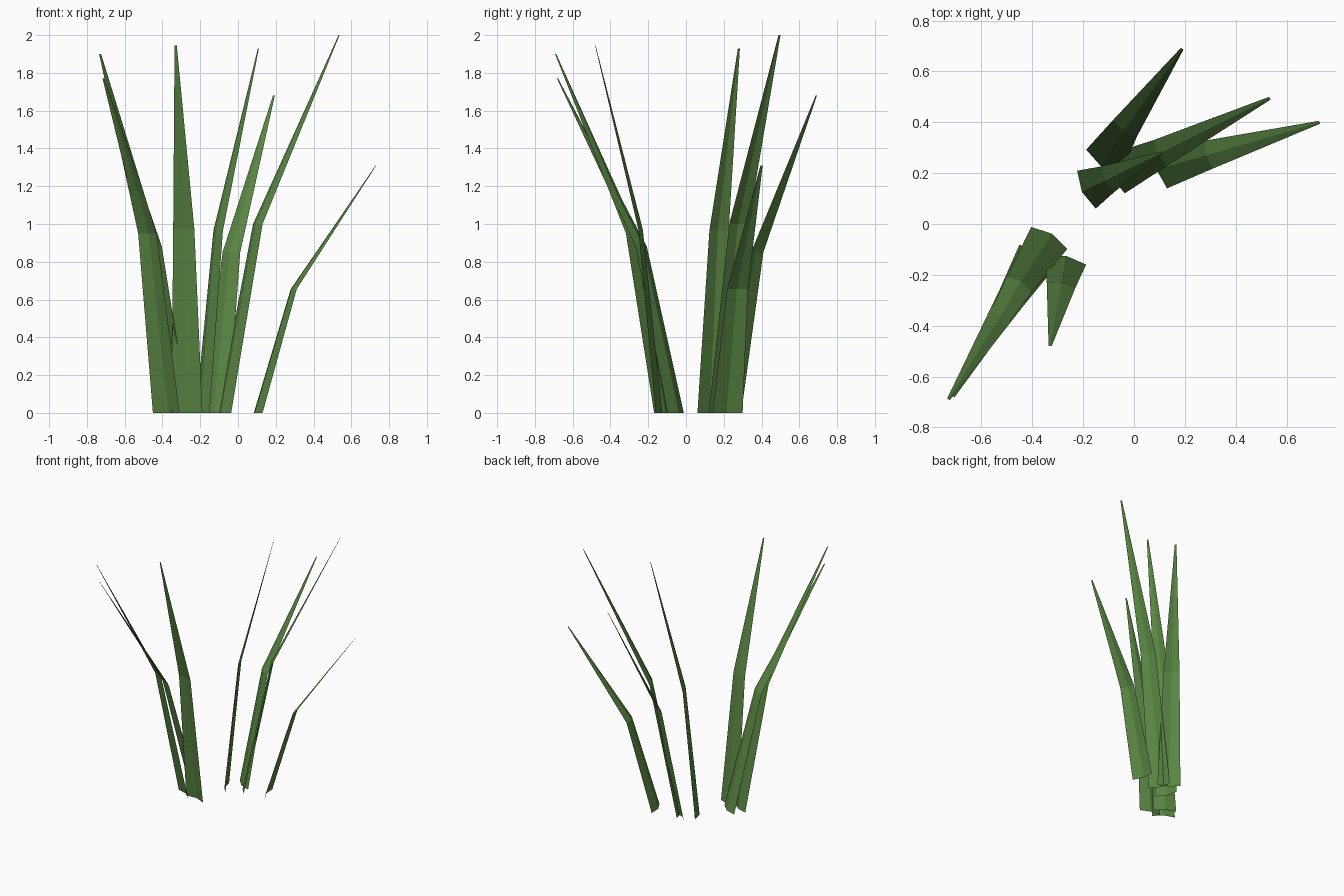
import bpy
from mathutils import Vector

if "Cube" in bpy.data.objects:
    bpy.data.objects.remove(bpy.data.objects["Cube"])

green = bpy.data.materials.new("grass_green")
green.diffuse_color = (0.10, 0.235, 0.056, 1)
green.use_nodes = True
green.node_tree.nodes["Principled BSDF"].inputs["Base Color"].default_value = green.diffuse_color

# each blade: root centre, bend centre, tip
BLADES = [
    ((-0.12, 0.245), (-0.035, 0.377, 0.85), (0.19, 0.69, 1.68)),
    ((-0.27, -0.145), (-0.287, -0.242, 0.97), (-0.33, -0.48, 1.945)),
    ((-0.38, -0.125), (-0.48, -0.288, 0.95), (-0.73, -0.69, 1.90)),
    ((-0.333, -0.055), (-0.452, -0.237, 0.88), (-0.712, -0.68, 1.77)),
    ((0.107, 0.22), (0.295, 0.273, 0.655), (0.73, 0.40, 1.31)),
    ((-0.073, 0.195), (0.105, 0.28, 1.0), (0.535, 0.495, 2.0)),
    ((-0.187, 0.135), (-0.105, 0.175, 0.965), (0.108, 0.28, 1.93)),
]
HALF_WIDTHS = (0.083, 0.057, 0.006)
FOLD = 0.24  # depth of the centre crease relative to half width


def blade(name, root, bend, tip):
    """Folded leaf strip: three V-shaped rows joined by quads."""
    rows = [Vector((root[0], root[1], 0)), Vector(bend), Vector(tip)]
    out = rows[2] - rows[0]
    out.z = 0
    out.normalize()
    side = Vector((-out.y, out.x, 0))
    verts = []
    for c, w in zip(rows, HALF_WIDTHS):
        verts += [c - side * w, c - out * w * FOLD, c + side * w]
    faces = [(r + i, r + i + 1, r + i + 4, r + i + 3) for r in (0, 3) for i in (0, 1)]
    mesh = bpy.data.meshes.new(name)
    mesh.from_pydata(verts, [], faces)
    mesh.materials.append(green)
    obj = bpy.data.objects.new(name, mesh)
    bpy.context.collection.objects.link(obj)


for n, (root, bend, tip) in enumerate(BLADES, 1):
    blade(f"grass_blade_{n}", root, bend, tip)
